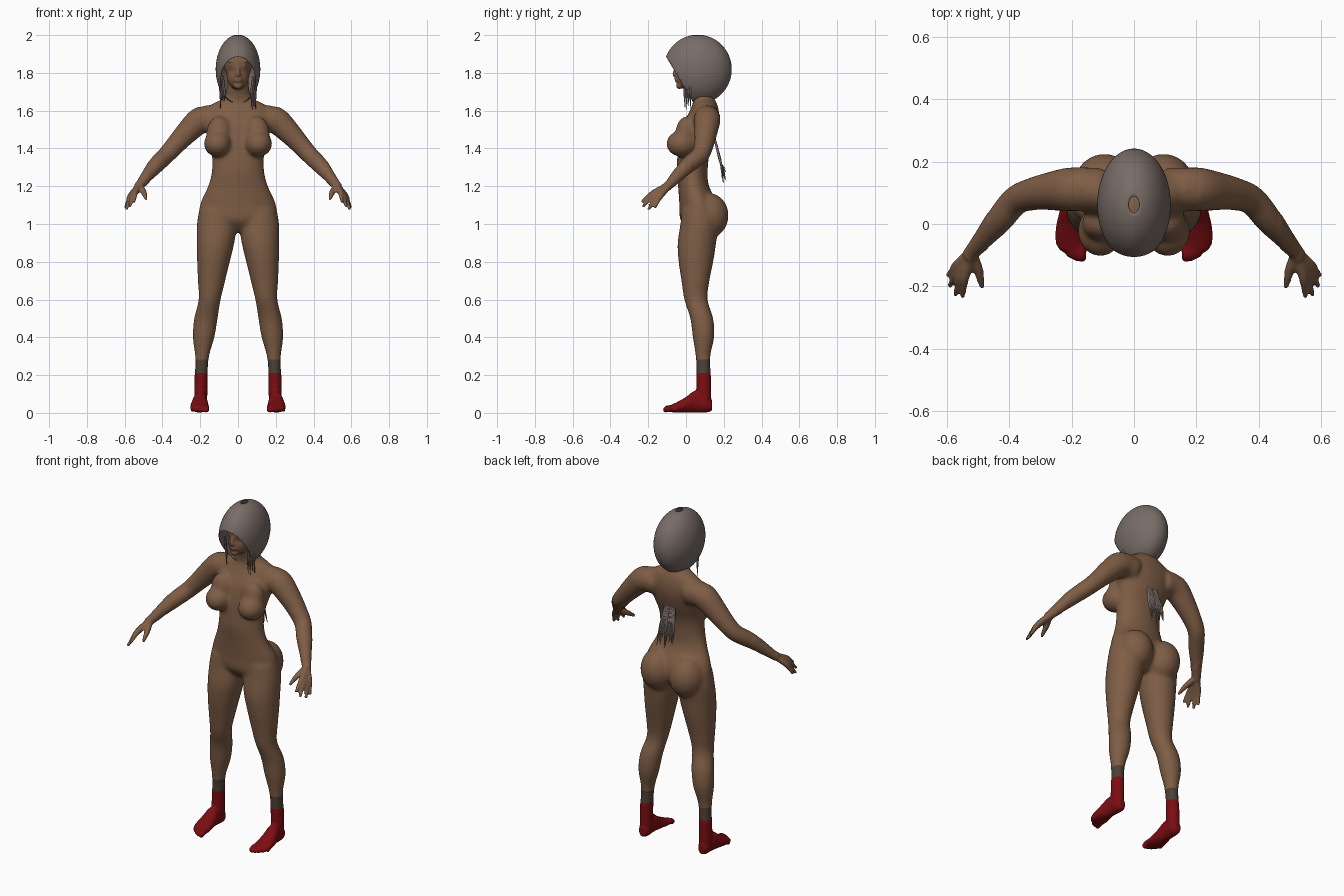
import bpy, bmesh, math, random
from mathutils import Vector, Matrix

random.seed(4)
cube = bpy.data.objects.get("Cube")
if cube:
    bpy.data.objects.remove(cube)

X, Y, Z = Vector((1, 0, 0)), Vector((0, 1, 0)), Vector((0, 0, 1))


def material(name, *rgb):
    mat = bpy.data.materials.new(name)
    mat.use_nodes = True
    mat.diffuse_color = (*rgb, 1)
    mat.node_tree.nodes["Principled BSDF"].inputs["Base Color"].default_value = (*rgb, 1)
    return mat


skin = material("skin brown", .21, .11, .06)
cuff = material("dark cuff", .075, .053, .035)
sock = material("sock red", .2, .004, .006)
hair = material("hair grey", .19, .15, .135)


def finish(bm, name, *materials):
    mesh = bpy.data.meshes.new(name)
    bm.to_mesh(mesh)
    bm.free()
    mesh.shade_smooth()
    for mat in materials:
        mesh.materials.append(mat)
    obj = bpy.data.objects.new(name, mesh)
    bpy.context.scene.collection.objects.link(obj)
    return obj


def interpolate(rows, steps=4):
    """Catmull-Rom interpolation of equal-length rows."""
    rows = [Vector(r) for r in rows]
    out = []
    for i in range(len(rows) - 1):
        a, b, c = rows[max(i - 1, 0)], rows[i], rows[i + 1]
        d = rows[min(i + 2, len(rows) - 1)]
        for k in range(steps):
            t = k / steps
            out.append(b + (c - a) * (t / 2) + (a * 2 - b * 5 + c * 4 - d) * (t * t / 2)
                       + (b * 3 - a - c * 3 + d) * (t ** 3 / 2))
    return out + [rows[-1]]


def loft(bm, rows, u=None, v=None, sides=24):
    """Capped tube through rows of x, y, z, half width, half depth."""
    rows = interpolate(rows)
    rings = []
    for i, row in enumerate(rows):
        centre = Vector(row[:3])
        p, q = u, v
        if u is None:
            tangent = Vector(rows[min(i + 1, len(rows) - 1)][:3]) - Vector(rows[max(i - 1, 0)][:3])
            p = tangent.cross(X + Y * .3).normalized()
            q = tangent.cross(p).normalized()
        ring = []
        for k in range(sides):
            a = math.tau * k / sides
            ring.append(bm.verts.new(centre + p * (row[3] * math.cos(a)) + q * (row[4] * math.sin(a))))
        rings.append(ring)
    faces = [bm.faces.new(rings[0]), bm.faces.new(rings[-1][::-1])]
    for low, high in zip(rings, rings[1:]):
        for k in range(sides):
            n = (k + 1) % sides
            faces.append(bm.faces.new((low[k], high[k], high[n], low[n])))
    bmesh.ops.recalc_face_normals(bm, faces=faces)


def tube(bm, rows, sides=16):
    loft(bm, [(*r, r[-1]) for r in rows], sides=sides)


def blob(bm, centre, radii):
    bmesh.ops.create_uvsphere(bm, u_segments=32, v_segments=20, radius=1,
                              matrix=Matrix.Translation(centre) @ Matrix.Diagonal((*radii, 1)))


def upright(bm, rows):
    """Loft of level rings given as height, centre x, half width, front y, back y."""
    loft(bm, [(x, (f + b) / 2, z, w, (b - f) / 2) for z, x, w, f, b in rows], X, Y, 32)


body = bmesh.new()

# Torso and neck
upright(body, [(.96, 0, .1, .02, .12), (1.02, 0, .195, -.03, .17), (1.1, 0, .203, -.035, .17),
               (1.2, 0, .16, -.042, .122), (1.28, 0, .139, -.05, .115), (1.37, 0, .139, -.045, .125),
               (1.45, 0, .155, -.035, .155), (1.53, 0, .178, -.015, .175), (1.59, 0, .18, .015, .175),
               (1.635, 0, .14, .035, .165), (1.665, 0, .08, .035, .15), (1.72, 0, .058, .02, .125),
               (1.8, 0, .055, .01, .12)])

# Head and central face features
blob(body, (0, .045, 1.85), (.074, .1, .105))
blob(body, (0, .01, 1.78), (.058, .062, .068))
blob(body, (0, -.034, 1.732), (.024, .018, .018))
tube(body, [(0, -.043, 1.85, .009), (0, -.054, 1.82, .009), (0, -.062, 1.793, .011), (0, -.05, 1.782, .008)])
for z in (1.769, 1.758):
    blob(body, (0, -.049, z), (.023, .012, .0065))

for s in (1, -1):
    # Side face features
    blob(body, (s * .03, -.036, 1.84), (.016, .013, .009))
    blob(body, (s * .031, -.038, 1.862), (.022, .014, .007))
    blob(body, (s * .011, -.05, 1.789), (.009, .01, .008))

    # Chest and seat
    blob(body, (s * .108, -.022, 1.425), (.073, .083, .07))
    blob(body, (s * .1, .0, 1.48), (.068, .055, .09))
    blob(body, (s * .095, .12, 1.045), (.1, .106, .12))

    # Leg
    leg = [(1.08, .11, .095, -.02, .16), (1, .112, .106, -.03, .17), (.9, .119, .1, -.045, .16),
           (.8, .13, .087, -.04, .145), (.7, .14, .073, -.025, .125), (.6, .15, .059, -.01, .115),
           (.5, .17, .063, .022, .145), (.4, .182, .058, .035, .15), (.3, .19, .038, .05, .13),
           (.2, .195, .035, .055, .132), (.1, .197, .035, .055, .133), (.03, .197, .032, .06, .133)]
    upright(body, [(z, s * x, w, f, b) for z, x, w, f, b in leg])

    # Foot and toes
    foot = [(.137, .197, .04, .02, .03), (.11, .197, .045, .034, .043), (.05, .2, .06, .037, .058),
            (0, .203, .043, .046, .041), (-.05, .203, .029, .05, .027), (-.085, .198, .022, .042, .018)]
    loft(body, [(s * x, y, z, w, h) for y, x, z, w, h in foot], X, Z)
    for i in range(5):
        x, tip, r = .168 + .018 * i, -.113 + .003 * i * i, .016 - .001 * i
        tube(body, [(s * x, -.04, .028, r), (s * x, tip + .02, .025, r), (s * x, tip, .017, r * .8)])
        blob(body, (s * x, tip + .006, .017), (r, r, r))

    # Arm
    arm = [(.1, .11, 1.55, .07), (.19, .112, 1.555, .073), (.27, .105, 1.485, .062),
           (.33, .095, 1.42, .053), (.38, .075, 1.365, .048), (.43, .015, 1.315, .045),
           (.48, -.045, 1.255, .034), (.515, -.085, 1.212, .026), (.53, -.105, 1.195, .025)]
    tube(body, [(s * x, y, z, r) for x, y, z, r in arm], 24)

    # Palm and fingers
    wrist = Vector((.52, -.09, 1.205))
    tips = [(.55, -.236, 1.115), (.573, -.23, 1.09), (.592, -.2, 1.075), (.597, -.165, 1.085)]
    for tip in map(Vector, tips):
        knuckle = wrist.lerp(tip, .5) + Vector((.008, -.004, .008))
        path = [(wrist, .018), (knuckle, .0165), (knuckle.lerp(tip, .5) + Z * .004, .0115), (tip, .008)]
        tube(body, [(s * p.x, p.y, p.z, r) for p, r in path])
    thumb = [(.52, -.095, 1.2, .018), (.5, -.145, 1.17, .016), (.492, -.18, 1.148, .012), (.486, -.205, 1.13, .008)]
    tube(body, [(s * x, y, z, r) for x, y, z, r in thumb])

# Fuse the body parts into one skin
rough = finish(body, "rough_body")
remesh = rough.modifiers.new("Fuse", "REMESH")
remesh.mode = "VOXEL"
remesh.voxel_size = .0062
fused = rough.evaluated_get(bpy.context.evaluated_depsgraph_get()).to_mesh()
body = bmesh.new()
body.from_mesh(fused)
bpy.data.objects.remove(rough)


def relax(verts, times):
    for _ in range(times):
        bmesh.ops.smooth_vert(body, verts=verts, factor=.5, use_axis_x=True, use_axis_y=True, use_axis_z=True)


relax(body.verts[:], 2)
relax([v for v in body.verts if .2 < v.co.z < 1.7 and abs(v.co.x) < .47], 22)

# Sock and cuff edges
for height in (.21, .283):
    bmesh.ops.bisect_plane(body, geom=body.verts[:] + body.edges[:] + body.faces[:],
                           plane_co=Z * height, plane_no=Z)
for face in body.faces:
    z = face.calc_center_median().z
    face.material_index = 2 if z < .21 else 1 if z < .283 else 0
finish(body, "body", skin, cuff, sock)

# Hair shell, open at the face and at the crown
shell = bmesh.new()
bmesh.ops.create_uvsphere(shell, u_segments=64, v_segments=42, radius=1)
crown = [v for v in shell.verts if v.co.z > math.cos(.1)]
bmesh.ops.delete(shell, geom=crown, context="VERTS")
bmesh.ops.transform(shell, verts=shell.verts[:],
                    matrix=Matrix.Translation((0, .062, 1.819)) @ Matrix.Diagonal((.118, .18, .183, 1)))
bmesh.ops.bisect_plane(shell, geom=shell.verts[:] + shell.edges[:] + shell.faces[:],
                       plane_co=(0, -.12, 1.91), plane_no=(0, -.27, -.16), clear_outer=True)
cap = finish(shell, "hair_shell", hair)
thickness = cap.modifiers.new("Thickness", "SOLIDIFY")
thickness.thickness = .003

# Loose locks beside the face and down the back
locks = bmesh.new()
for s in (1, -1):
    for i in range(4):
        x, y, low = .072 + .007 * i, -.01 + .01 * i, random.uniform(1.6, 1.66)
        tube(locks, [(s * (x + .008), y, 1.78, .005), (s * x, y + .002, 1.7, .006), (s * x, y + .005, low, .001)], 6)
    for i in range(6):
        x, low = .006 + .008 * i, random.uniform(1.21, 1.3)
        y = random.uniform(.19, .215)
        tube(locks, [(s * x * .5, .14, 1.5, .004), (s * x * .8, .165, 1.4, .007),
                     (s * x, .185, 1.32, .006), (s * x, y, low, .001)], 6)
finish(locks, "hair_locks", hair)
